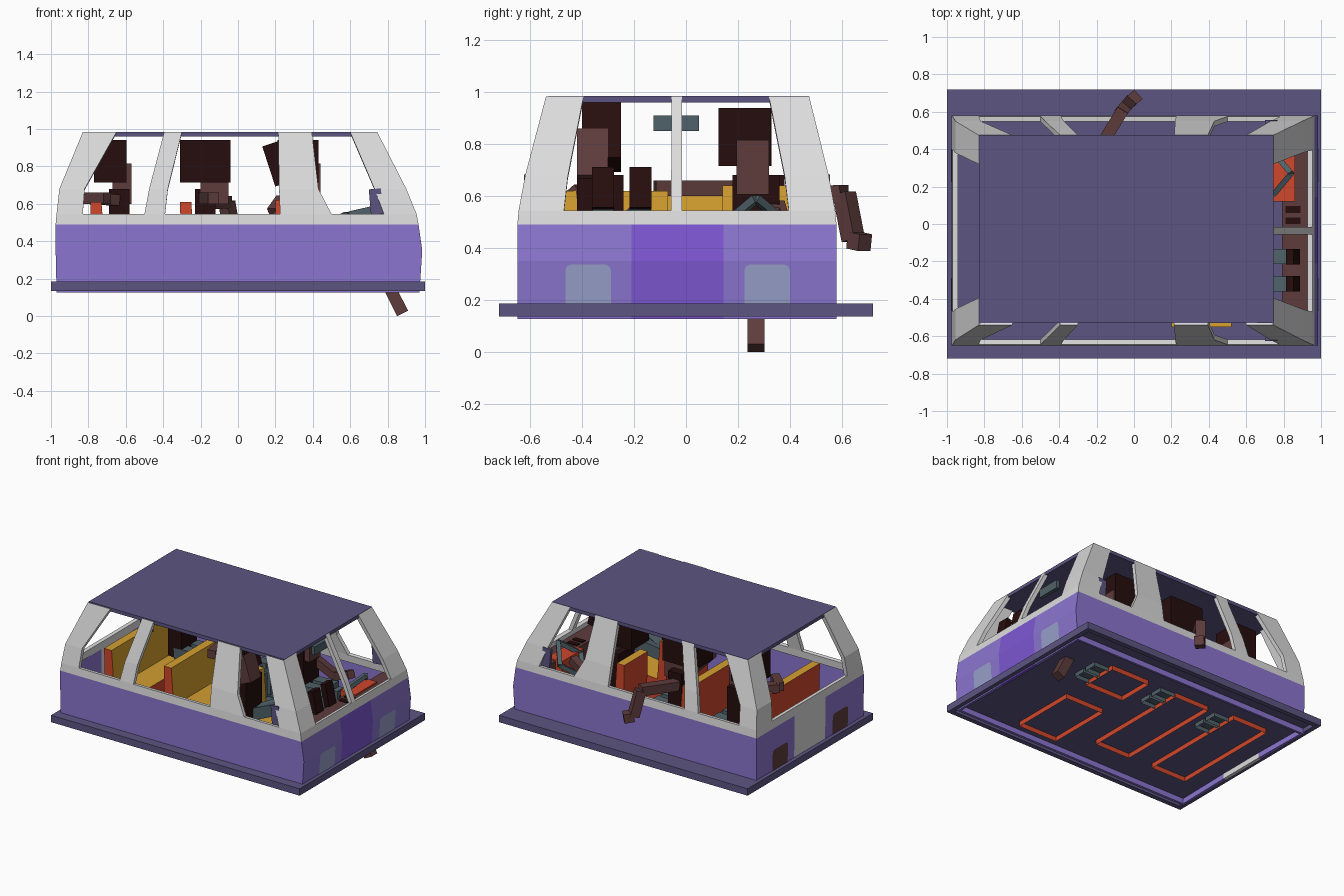
import bpy, bmesh, math
from mathutils import Vector, Matrix

if "Cube" in bpy.data.objects:
    bpy.data.objects.remove(bpy.data.objects["Cube"])


def material(name, hexa):
    lin = []
    for i in (0, 2, 4):
        c = int(hexa[i:i + 2], 16) / 255
        lin.append(c / 12.92 if c < 0.04045 else ((c + 0.055) / 1.055) ** 2.4)
    m = bpy.data.materials.new(name)
    m.diffuse_color = (*lin, 1)
    m.use_nodes = True
    m.node_tree.nodes["Principled BSDF"].inputs["Base Color"].default_value = m.diffuse_color
    return m


PURPLE = material("body purple", "8B76D0")
VIOLET = material("panel violet", "7D57D2")
PLUM = material("roof plum", "5D5582")
WHITE = material("frame white", "DCDCDC")
LAMP = material("lamp blue", "98A0CA")
RED = material("seat red", "D0472B")
YELLOW = material("seat yellow", "D6A030")
DARK = material("dark hair", "260D0D")
BROWN = material("brown skin", "5E3C3C")
SLATE = material("slate cloth", "50626A")


def make(name, bm, *mats):
    me = bpy.data.meshes.new(name)
    bm.to_mesh(me)
    bm.free()
    for m in mats:
        me.materials.append(m)
    ob = bpy.data.objects.new(name, me)
    bpy.context.collection.objects.link(ob)
    return ob


def box(name, mat, x, y, z, tilt=0, open_bottom=False):
    """Box from (min, max) ranges, tilted about its own y axis."""
    bm = bmesh.new()
    bmesh.ops.create_cube(bm, size=1)
    if open_bottom:
        bmesh.ops.delete(bm, geom=[f for f in bm.faces if f.normal.z < -0.5], context='FACES')
    bm.transform(Matrix.Diagonal((x[1] - x[0], y[1] - y[0], z[1] - z[0], 1)))
    bm.transform(Matrix.Rotation(math.radians(tilt), 4, 'Y'))
    bm.transform(Matrix.Translation((sum(x) / 2, sum(y) / 2, sum(z) / 2)))
    return make(name, bm, mat)


def limb(name, mat, pts, w=0.065):
    """Chain of square bars through the points."""
    for a, b in zip(pts, pts[1:]):
        a, b = Vector(a), Vector(b)
        bm = bmesh.new()
        bmesh.ops.create_cube(bm, size=1)
        bm.transform(Matrix.Diagonal((w, w, (b - a).length, 1)))
        q = (b - a).to_track_quat('Z', 'Y').to_matrix().to_4x4()
        bm.transform(Matrix.Translation((a + b) / 2) @ q)
        make(name, bm, mat)


def shell(name, rows, skip, thick, mats, index):
    """Walls round the car. Row: z, xs of the sides, y min/max, inner ys front and back."""
    bm = bmesh.new()
    rings = []
    for z, xs, y0, y1, fy, by in rows:
        p = [(x, y0) for x in xs] + [(xs[-1], y) for y in fy]
        p += [(x, y1) for x in reversed(xs)] + [(xs[0], y) for y in reversed(by)]
        rings.append([bm.verts.new((x, y, z)) for x, y in p])
    n = len(rings[0])
    for r, (lo, hi) in enumerate(zip(rings, rings[1:])):
        for i in range(n):
            if not skip(r, i):
                j = (i + 1) % n
                bm.faces.new((lo[i], lo[j], hi[j], hi[i])).material_index = index(i)
    bmesh.ops.delete(bm, geom=[v for v in bm.verts if not v.link_faces], context='VERTS')
    ob = make(name, bm, *mats)
    s = ob.modifiers.new("thickness", 'SOLIDIFY')
    s.thickness, s.offset = thick, -1
    return ob


# lower body, with centre panels on front and back
ends = [-0.21, 0.145]
shell("lower_body",
      [(0.125, [-0.97, 0.97], -0.65, 0.58, ends, ends),
       (0.35, [-0.975, 0.985], -0.65, 0.58, ends, ends),
       (0.49, [-0.975, 0.965], -0.65, 0.58, ends, ends)],
      lambda r, i: False, 0.025, (PURPLE, VIOLET, WHITE),
      lambda i: {2: 1, 6: 2}.get(i, 0))

# window frame: belt and pillars
low = [-0.83, -0.50, -0.39, 0.225, 0.50, 0.78]
mid = [-0.82, -0.475, -0.375, 0.22, 0.43, 0.73]
top = [-0.65, -0.395, -0.30, 0.215, 0.395, 0.60]
WINDOWS = {1, 3, 5, 8, 10, 13, 15, 17, 20}
f_low, f_top = [-0.47, -0.057, -0.015, 0.396], [-0.395, -0.055, -0.015, 0.32]
f_mid = [-0.455, -0.057, -0.015, 0.38]
shell("window_frame",
      [(0.49, [-0.975] + low + [0.965], -0.65, 0.58, f_low, [-0.47, 0.396]),
       (0.545, [-0.97] + low + [0.955], -0.645, 0.575, f_low, [-0.47, 0.396]),
       (0.68, [-0.955] + mid + [0.90], -0.62, 0.55, f_mid, [-0.455, 0.38]),
       (0.983, [-0.83] + top + [0.745], -0.54, 0.475, f_top, [-0.395, 0.32])],
      lambda r, i: r > 0 and i in WINDOWS, 0.028, (WHITE,), lambda i: 0)

# roof, floor and skirt rim
box("roof", PLUM, (-0.83, 0.745), (-0.53, 0.475), (0.96, 0.985))
box("floor", PLUM, (-1, 1), (-0.72, 0.72), (0.165, 0.185))
for s in (-1, 1):
    box("skirt_side", PLUM, (-1, 1), sorted((s * 0.72, s * 0.685)), (0.135, 0.185))
    box("skirt_end", PLUM, sorted((s, s * 0.965)), (-0.72, 0.72), (0.135, 0.185))


# head and tail lamps: thin rounded plates following the wall
def lamp(name, mat, sign, y0, y1):
    c = 0.02
    pts = [(y0, 0.186), (y1, 0.186), (y1, 0.335 - c), (y1 - c * 0.3, 0.335 - c * 0.3),
           (y1 - c, 0.335), (y0 + c, 0.335), (y0 + c * 0.3, 0.335 - c * 0.3), (y0, 0.335 - c)]
    if sign < 0:
        pts.reverse()
    slope = 0.015 if sign > 0 else 0.005
    bm = bmesh.new()
    bm.faces.new([bm.verts.new((sign * (0.974 + slope * (z - 0.125) / 0.225), y, z))
                  for y, z in pts])
    make(name, bm, mat)


for y0, y1 in ((-0.465, -0.29), (0.225, 0.40)):
    lamp("head_lamp", LAMP, 1, y0, y1)
    lamp("tail_lamp", BROWN, -1, y0, y1)


# seats: L profile, yellow towards front and top, red elsewhere
def seat(name, x0, x1, y0, y1, h):
    prof = [(x0, 0.13), (x1, 0.13), (x1, 0.36), (x0 + 0.07, 0.34), (x0 + 0.05, h), (x0 - 0.01, h)]
    bm = bmesh.new()
    a = [bm.verts.new((x, y0, z)) for x, z in prof]
    b = [bm.verts.new((x, y1, z)) for x, z in prof]
    bm.faces.new(a)
    bm.faces.new(b[::-1])
    for i in range(1, 6):
        j = (i + 1) % 6
        f = bm.faces.new((a[j], a[i], b[i], b[j]))
        f.material_index = 1 if i in (2, 3, 4) else 0
    bmesh.ops.recalc_face_normals(bm, faces=bm.faces)
    make(name, bm, RED, YELLOW)


seat("front_bench", 0.21, 0.52, -0.55, -0.07, 0.62)
seat("driver_seat", 0.22, 0.53, 0.14, 0.41, 0.64)
seat("middle_bench", -0.30, -0.02, -0.41, 0.40, 0.61)
seat("rear_bench", -0.78, -0.50, -0.41, 0.42, 0.61)


# seated people: hair block, head, torso, bent legs and shoes
def person(hx, hy, headx, heady, headz, cx, cy, foot=None, tilt=0):
    box("hair", DARK, hx, hy, (0.715, 0.94), tilt)
    box("head", BROWN, headx, heady, headz, tilt)
    box("torso", DARK, (cx - 0.05, cx + 0.06), (cy - 0.09, cy + 0.09), (0.36, 0.68))
    if foot:
        for s in (-0.055, 0.055):
            limb("leg", SLATE, [(cx, cy + s, 0.39), (foot - 0.02, cy + s, 0.40),
                                (foot - 0.02, cy + s, 0.16)], 0.075)
            box("shoe", SLATE, (foot - 0.06, foot + 0.07), (cy + s - 0.045, cy + s + 0.045),
                (0.135, 0.22), 0, True)


person((0.21, 0.43), (0.125, 0.325), (0.33, 0.44), (0.195, 0.32), (0.605, 0.815), 0.34, 0.27, 0.58)
person((-0.31, -0.04), (0.13, 0.33), (-0.20, -0.05), (0.20, 0.32), (0.60, 0.80), -0.18, 0.29, 0.03)
person((-0.77, -0.595), (0.13, 0.33), (-0.67, -0.57), (0.20, 0.32), (0.60, 0.815), -0.64, 0.27, -0.45)
person((0.16, 0.34), (-0.40, -0.25), (0.27, 0.37), (-0.42, -0.30), (0.66, 0.85), 0.30, -0.33, None, -18)

# arms
limb("window_arm", BROWN, [(-0.20, 0.38, 0.60), (-0.06, 0.61, 0.61), (-0.03, 0.645, 0.43), (0.02, 0.69, 0.42)])
limb("middle_arm", BROWN, [(-0.18, 0.22, 0.63), (-0.13, -0.12, 0.63)], 0.06)
limb("rear_arm", BROWN, [(-0.65, 0.20, 0.62), (-0.81, 0.08, 0.63), (-0.70, -0.02, 0.63)], 0.06)
limb("driver_arm", BROWN, [(0.36, 0.35, 0.56), (0.52, 0.38, 0.46), (0.68, 0.33, 0.53)], 0.055)
limb("passenger_arm", BROWN, [(0.24, -0.40, 0.62), (0.19, -0.48, 0.55), (0.36, -0.50, 0.42)], 0.06)

# pedal leg through the floor, passenger legs up on the dashboard
limb("pedal_leg", BROWN, [(0.70, 0.27, 0.37), (0.88, 0.27, 0.014)])
for y in (-0.32, -0.175):
    limb("raised_leg", SLATE, [(0.34, -0.30, 0.40), (0.60, y, 0.52), (0.84, y, 0.575)], 0.08)
    box("raised_shoe", DARK, (0.83, 0.87), (y - 0.042, y + 0.042), (0.55, 0.71), -12)

# dashboard, steering wheel and mirrors
box("dashboard", BROWN, (0.79, 0.945), (-0.60, 0.53), (0.30, 0.50))
box("dashboard_hood", RED, (0.74, 0.86), (0.12, 0.37), (0.40, 0.51))
for y in (0.0, 0.06):
    box("dashboard_vent", DARK, (0.81, 0.89), (y, y + 0.035), (0.49, 0.507))
d, c = 0.10, Vector((0.74, 0.27, 0.49))
ring = [c + Vector(v) for v in ((d, 0, d), (0, 0.12, 0), (-d, 0, -d), (0, -0.12, 0), (d, 0, d))]
limb("steering_wheel", SLATE, ring, 0.03)
box("rear_view_mirror", SLATE, (0.68, 0.705), (-0.125, 0.05), (0.85, 0.91))
box("near_side_mirror", PLUM, (0.705, 0.77), (-0.625, -0.605), (0.545, 0.68), -5)
box("far_side_mirror", PLUM, (0.705, 0.77), (0.535, 0.555), (0.545, 0.68), -5)
